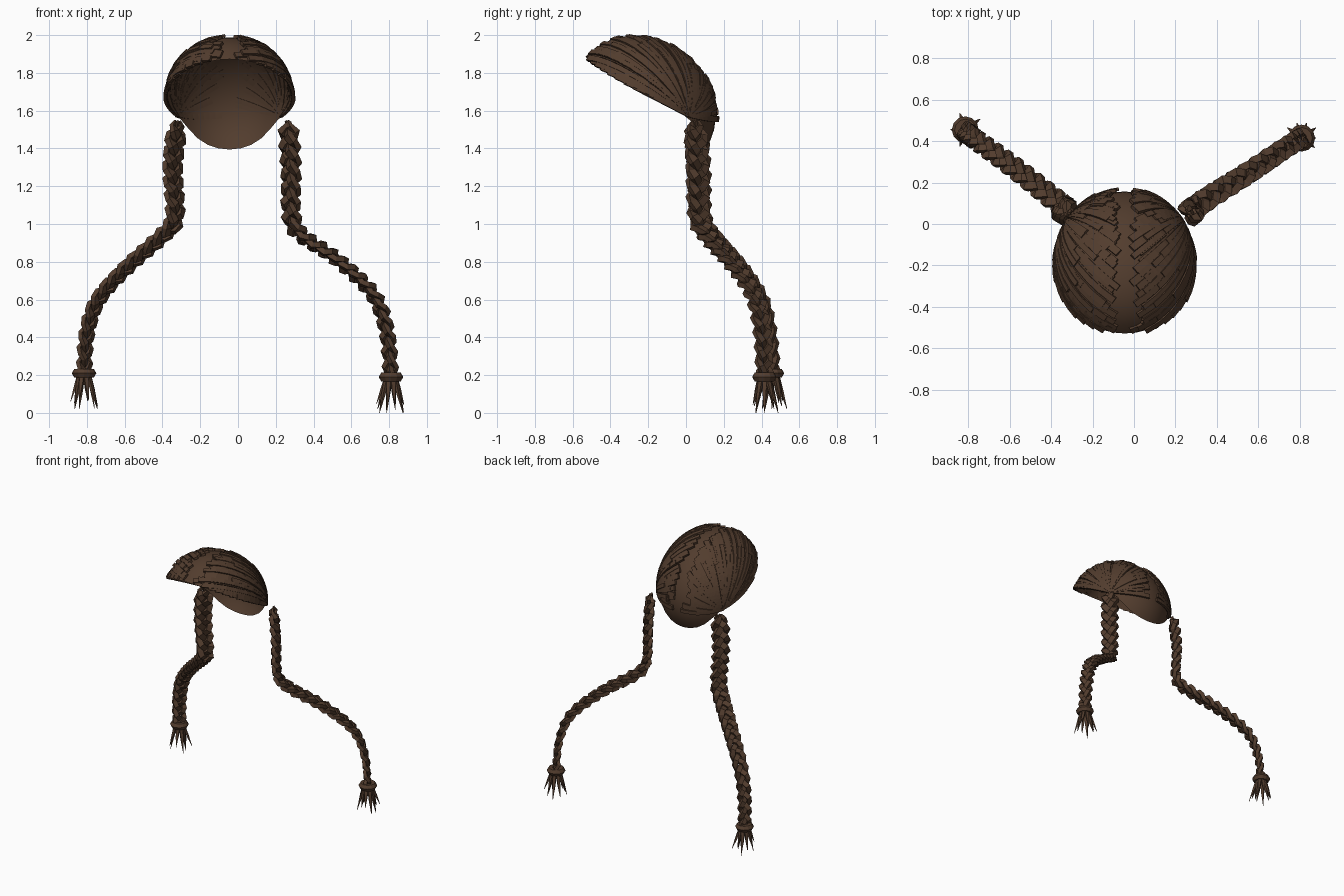
import bpy, bmesh, math, random
from mathutils import Vector as V

if "Cube" in bpy.data.objects:
    bpy.data.objects.remove(bpy.data.objects["Cube"])

random.seed(4)
hair = bpy.data.materials.new("dark_brown_hair")
hair.diffuse_color = (0.085, 0.046, 0.027, 1)
hair.use_nodes = True
hair.node_tree.nodes["Principled BSDF"].inputs["Base Color"].default_value = hair.diffuse_color


def finish(name, bm, smooth=False, fix=True):
    if fix:
        bmesh.ops.recalc_face_normals(bm, faces=bm.faces)
    me = bpy.data.meshes.new(name)
    bm.to_mesh(me)
    bm.free()
    me.materials.append(hair)
    for p in me.polygons:
        p.use_smooth = smooth
    ob = bpy.data.objects.new(name, me)
    bpy.context.collection.objects.link(ob)
    return ob


def sweep(bm, pts, normals, sizes):
    """Four-sided strand through pts; sizes are (half width, half height)."""
    rings = []
    for i, p in enumerate(pts):
        t = (pts[min(i + 1, len(pts) - 1)] - pts[max(i - 1, 0)]).normalized()
        s = t.cross(normals[i]).normalized()
        n = s.cross(t)
        w, h = sizes[i]
        rings.append([bm.verts.new(p + s * (a * w) + n * (b * h))
                      for a, b in ((-1, -1), (1, -1), (1, 1), (-1, 1))])
    for a, b in zip(rings, rings[1:]):
        for k in range(4):
            bm.faces.new((a[k], a[(k + 1) % 4], b[(k + 1) % 4], b[k]))
    bm.faces.new(rings[0])
    bm.faces.new(rings[-1])


# ---- tilted half-ellipsoid that carries the cap and its locks ----
C = V((-0.045, -0.215, 1.633))
U = V((0, 0.795, -0.606))     # toward the nape
N = V((0, 0.606, 0.795))      # up out of the opening
X = V((1, 0, 0))
RX, RU, RN = 0.335, 0.395, 0.33


def unit(phi, e):
    return V((math.sin(phi) * math.cos(e), math.cos(phi) * math.cos(e), math.sin(e)))


def on_cap(d, lift=0.0):
    n = (X * (d.x / RX) + U * (d.y / RU) + N * (d.z / RN)).normalized()
    return C + X * (d.x * RX) + U * (d.y * RU) + N * (d.z * RN) + n * lift, n


def rim(phi):
    a = abs((phi + math.pi) % (2 * math.pi) - math.pi) - 0.95
    return 0.24 * math.exp(-(a / (0.9 if a > 0 else 0.45)) ** 2)


# scalp cap
bm = bmesh.new()
SEG, ROWS = 36, 9
grid = []
for j in range(ROWS):
    row = []
    for i in range(SEG):
        phi = 2 * math.pi * i / SEG
        e = rim(phi) + (math.pi / 2 - rim(phi)) * j / ROWS
        row.append(bm.verts.new(on_cap(unit(phi, e))[0]))
    grid.append(row)
top = bm.verts.new(on_cap(V((0, 0, 1)))[0])
for i in range(SEG):
    k = (i + 1) % SEG
    for a, b in zip(grid, grid[1:]):
        bm.faces.new((a[k], a[i], b[i], b[k]))
    bm.faces.new((grid[-1][k], grid[-1][i], top))
finish("scalp_cap", bm, True)


# combed locks fanning from each braid root
def lock(bm, start, root, t0, lift, width):
    ang = start.angle(root)
    pts, nrm, sz = [], [], []
    for i in range(9):
        t = t0 + (1 - t0) * i / 8
        d = (start * math.sin((1 - t) * ang) + root * math.sin(t * ang)) / math.sin(ang)
        p, n = on_cap(d, lift * (1 - 0.3 * t))
        pts.append(p)
        nrm.append(n)
        sz.append((width * (1 - 0.75 * t ** 2), 0.008))
    sweep(bm, pts, nrm, sz)


for side, label in ((-1, "left"), (1, "right")):
    bm = bmesh.new()
    root = unit(side * 0.97, 0.26)
    count = 46
    for i in range(count):            # starting beside the parting
        a = math.radians(4 + 146 * i / (count - 1))
        gap = random.uniform(0.08, 0.3)
        s = V((side * gap, -math.cos(a), math.sin(a))).normalized()
        lock(bm, s, root, 0, random.uniform(0.003, 0.014), random.uniform(0.013, 0.019))
        if i % 2:                     # shorter upper layer
            lock(bm, s, root, random.uniform(0.1, 0.45), random.uniform(0.012, 0.02), 0.015)
    for i in range(10):               # starting along the temple rim
        phi = 1.55 + 1.3 * i / 9
        s = unit(side * phi, rim(phi) + 0.03)
        lock(bm, s, root, 0, random.uniform(0.003, 0.012), 0.016)
    finish(label + "_combed_locks", bm)


# ---- braids ----
def path(ctrl, n):
    """Even samples along a Catmull-Rom curve."""
    c = [V(p) for p in ctrl]
    c = [2 * c[0] - c[1]] + c + [2 * c[-1] - c[-2]]
    fine = []
    for a, b, d, e in zip(c, c[1:], c[2:], c[3:]):
        for k in range(30):
            t = k / 30
            fine.append(0.5 * (2 * b + (d - a) * t + (2 * a - 5 * b + 4 * d - e) * t * t
                               + (3 * b - a - 3 * d + e) * t ** 3))
    fine.append(c[-2])
    acc = [0]
    for a, b in zip(fine, fine[1:]):
        acc.append(acc[-1] + (b - a).length)
    out, j = [], 0
    for i in range(n):
        s = acc[-1] * i / (n - 1)
        while j < len(acc) - 2 and acc[j + 1] < s:
            j += 1
        out.append(fine[j].lerp(fine[j + 1], (s - acc[j]) / (acc[j + 1] - acc[j])))
    return out, acc[-1]


LEFT = [(-0.32, 0.05, 1.545), (-0.345, 0.07, 1.3), (-0.335, 0.08, 1.03), (-0.41, 0.14, 0.93),
        (-0.59, 0.28, 0.77), (-0.74, 0.39, 0.6), (-0.80, 0.435, 0.42), (-0.815, 0.455, 0.21)]
RIGHT = [(0.265, 0.05, 1.545), (0.28, 0.06, 1.3), (0.285, 0.07, 1.03), (0.35, 0.12, 0.93),
         (0.54, 0.24, 0.8), (0.72, 0.36, 0.62), (0.79, 0.405, 0.42), (0.81, 0.415, 0.19)]
PERIOD = 0.23

for label, ctrl, side in (("left", LEFT, -1), ("right", RIGHT, 1)):
    # three interlaced strands
    lat = V((-0.57 * side, 0.82, 0))
    n = 62
    pts, length = path(ctrl, n)
    bm = bmesh.new()
    for k in range(3):
        sp, nr, sz = [], [], []
        for i, p in enumerate(pts):
            tan = (pts[min(i + 1, n - 1)] - pts[max(i - 1, 0)]).normalized()
            dep = tan.cross(lat).normalized()
            f = i / (n - 1)
            taper = (1.05 - 0.3 * f) * min(1, 0.35 + f * 18)
            a = 2 * math.pi * (length * f / PERIOD + k / 3)
            sp.append(p + lat * (0.043 * taper * math.cos(a))
                      + dep * (0.022 * taper * math.sin(2 * a)))
            nr.append(dep)
            sz.append((0.021 * taper, 0.016 * taper))
        sweep(bm, sp, nr, sz)
    finish(label + "_braid", bm)

    # hair tie
    end = pts[-1]
    bpy.ops.mesh.primitive_torus_add(major_segments=12, minor_segments=6, location=end,
                                     major_radius=0.038, minor_radius=0.027)
    tie = bpy.context.object
    tie.name = label + "_hair_tie"
    tie.data.materials.append(hair)

    # loose tuft below the tie
    bm = bmesh.new()
    for k in range(10):
        a = 2 * math.pi * k / 10
        out = V((math.cos(a), math.sin(a), 0))
        r = random.uniform(0.055, 0.09)
        tip = end + out * r
        tip.z = (0.0 if k % 3 == 0 else random.uniform(0.01, 0.05)) + (0.02 if side < 0 else 0)
        base = end + out * 0.025
        sweep(bm, [base, base.lerp(tip, 0.5), tip], [out] * 3,
              [(0.012, 0.01), (0.009, 0.007), (0.001, 0.001)])
    finish(label + "_tuft", bm)
